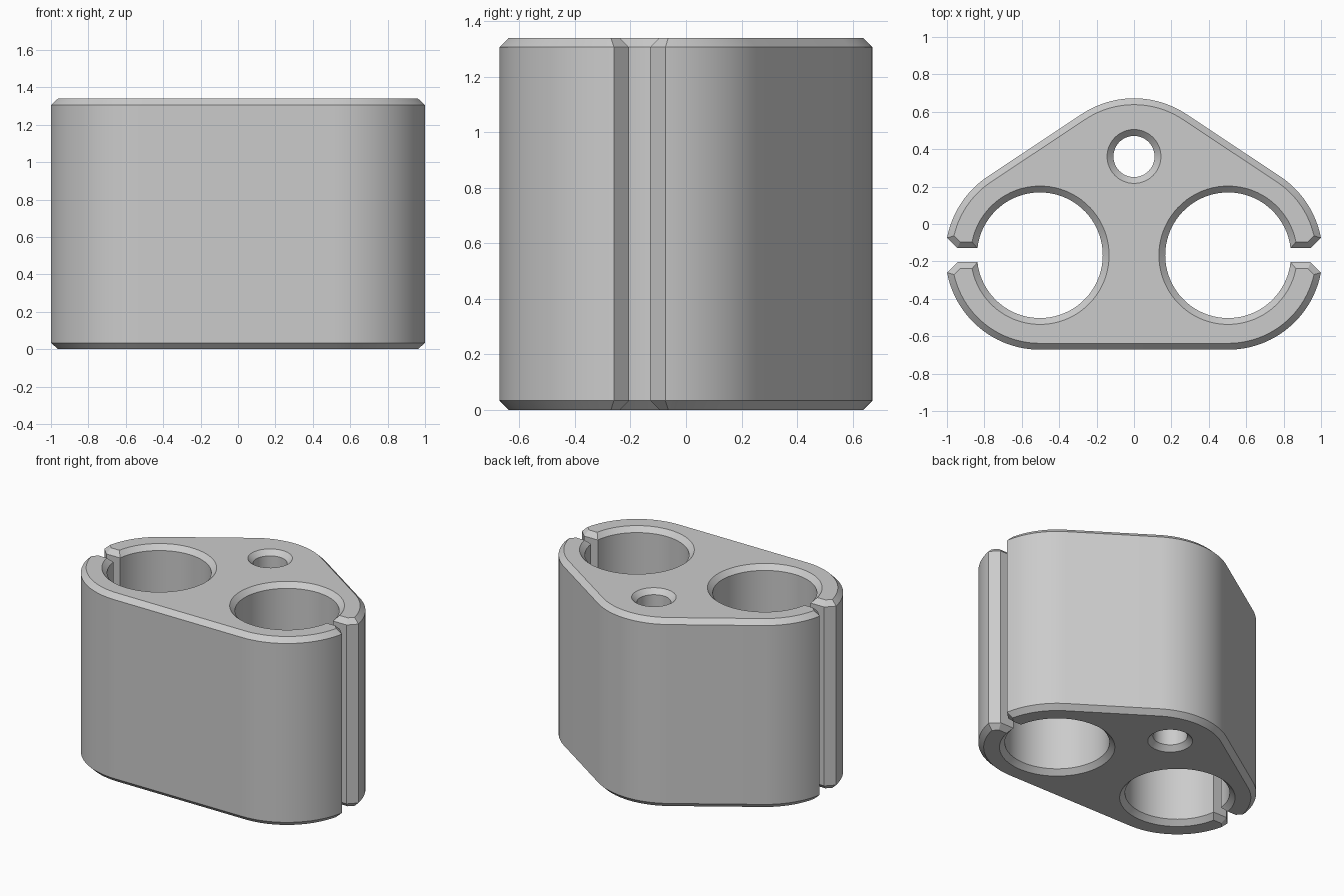
import bpy, bmesh
from math import asin, atan2, cos, sin, sqrt, pi, radians
from mathutils import Vector

cube = bpy.data.objects.get("Cube")
if cube:
    bpy.data.objects.remove(cube, do_unlink=True)

HEIGHT, BEVEL = 1.34, 0.034
CX, CY = 0.503, -0.167         # centre of each large bore
OUTER, BORE = 0.505, 0.336     # wall radius, bore radius
SLOT, MOUTH = 0.0375, 0.0925   # half widths of slot and its flared mouth
SMALL_Y, SMALL = 0.361, 0.11   # small bore


def arc(cx, cy, r, a, b, n):
    return [Vector((cx + r * cos(a + (b - a) * i / n),
                    cy + r * sin(a + (b - a) * i / n))) for i in range(n + 1)]


def inset(points, d):
    """Mitred offset towards the left of the travel direction."""
    result = []
    for i, p in enumerate(points):
        e1 = (p - points[i - 1]).normalized()
        e2 = (points[(i + 1) % len(points)] - p).normalized()
        n1, n2 = Vector((-e1.y, e1.x)), Vector((-e2.y, e2.x))
        result.append(p + (n1 + n2) * d / (1 + n1.dot(n2)))
    return result


# Right half of the outline: front corner, slot, bore, slot, back corner, apex
mouth = asin(MOUTH / OUTER)
slot = asin(SLOT / BORE)
slot_x = CX + sqrt(OUTER ** 2 - MOUTH ** 2) - (MOUTH - SLOT)
tangent = atan2(CX, -2 * CY)
half = arc(CX, CY, OUTER, -pi / 2, -mouth, 24)
half.append(Vector((slot_x, CY - SLOT)))
half += arc(CX, CY, BORE, -slot, slot - 2 * pi, 72)
half.append(Vector((slot_x, CY + SLOT)))
half += arc(CX, CY, OUTER, mouth, tangent, 16)
half += arc(0, -CY, OUTER, tangent, pi / 2, 12)
outline = half + [Vector((-p.x, p.y)) for p in reversed(half[:-1])]
small_bore = arc(0, SMALL_Y, SMALL, 2 * pi, 0, 48)[:-1]

# Stack chamfered rings into walls
bm = bmesh.new()
cap_edges = {0: [], 3: []}
for loop in (outline, small_bore):
    narrow = inset(loop, BEVEL)
    levels = [(narrow, 0), (loop, BEVEL), (loop, HEIGHT - BEVEL), (narrow, HEIGHT)]
    rings = [[bm.verts.new((p.x, p.y, z)) for p in pts] for pts, z in levels]
    count = len(loop)
    for low, high in zip(rings, rings[1:]):
        for i in range(count):
            j = (i + 1) % count
            bm.faces.new((low[i], low[j], high[j], high[i]))
    for level, edges in cap_edges.items():
        ring = rings[level]
        edges += [bm.edges.get((ring[i - 1], ring[i])) for i in range(count)]

# Top and bottom faces around the bores
for edges in cap_edges.values():
    bmesh.ops.triangle_fill(bm, use_beauty=True, use_dissolve=False, edges=edges)
bmesh.ops.recalc_face_normals(bm, faces=bm.faces)

mesh = bpy.data.meshes.new("clip_block")
bm.to_mesh(mesh)
bm.free()
block = bpy.data.objects.new("clip_block", mesh)
bpy.context.collection.objects.link(block)

grey = bpy.data.materials.new("light_grey")
grey.use_nodes = True
colour = (0.6, 0.6, 0.6, 1)
grey.diffuse_color = colour
grey.node_tree.nodes["Principled BSDF"].inputs["Base Color"].default_value = colour
mesh.materials.append(grey)

bpy.ops.object.select_all(action='DESELECT')
block.select_set(True)
bpy.context.view_layer.objects.active = block
bpy.ops.object.shade_smooth_by_angle(angle=radians(30))
